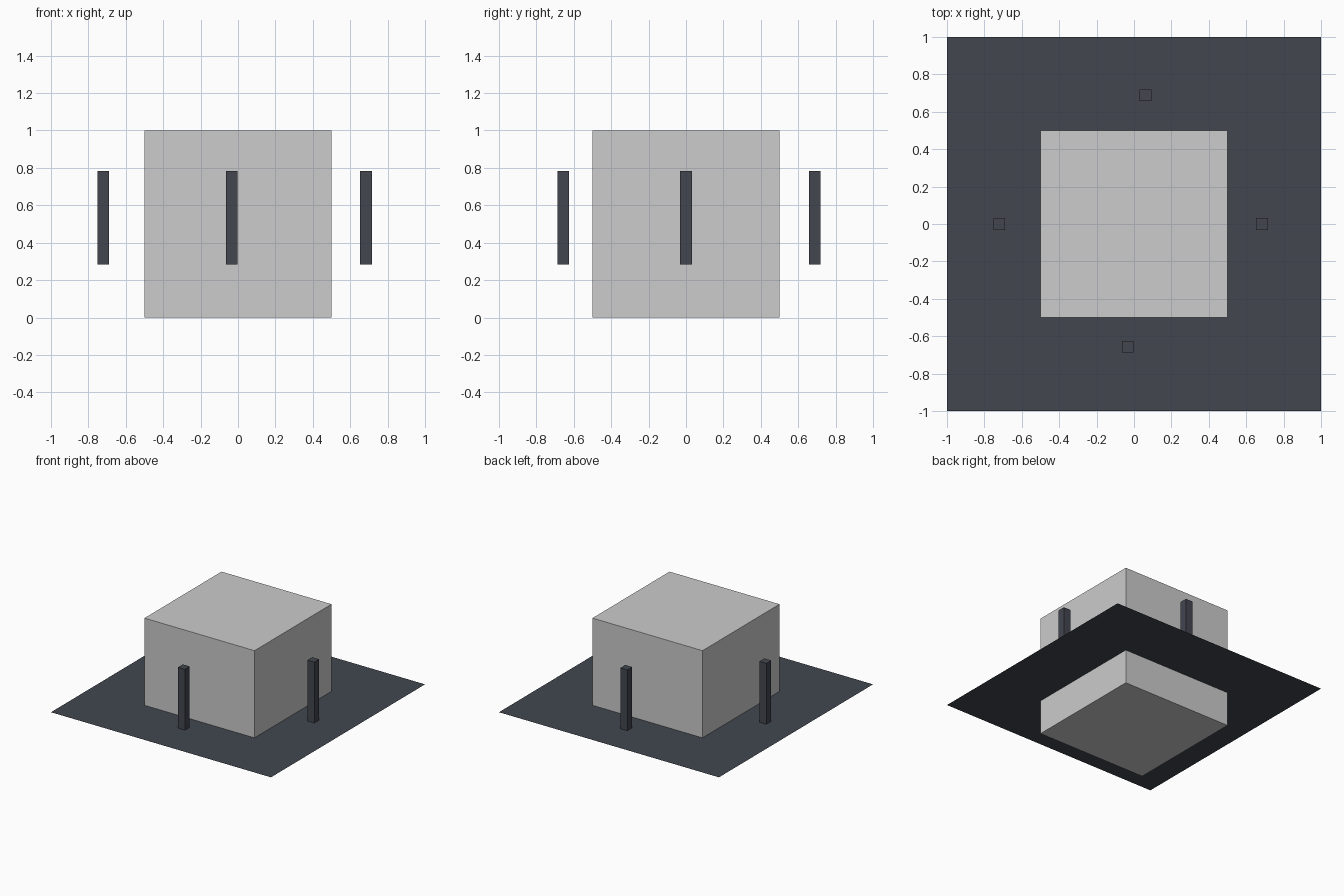
import bpy

if "Cube" in bpy.data.objects:
    bpy.data.objects.remove(bpy.data.objects["Cube"])

PLATE_Z = 0.284   # height of the thin sheet
POST_W, POST_H = 0.063, 0.5


def material(name, rgb):
    m = bpy.data.materials.new(name)
    m.diffuse_color = (*rgb, 1.0)
    m.use_nodes = True
    m.node_tree.nodes["Principled BSDF"].inputs["Base Color"].default_value = m.diffuse_color
    return m


light_grey = material("light grey", (0.604, 0.604, 0.604))
slate = material("dark slate", (0.054, 0.061, 0.078))


def box(name, centre, size, mat):
    bpy.ops.mesh.primitive_cube_add(size=1, location=centre)
    ob = bpy.context.object
    ob.name = name
    ob.scale = size
    bpy.ops.object.transform_apply(location=False, rotation=False, scale=True)
    ob.data.materials.append(mat)
    return ob


# Central block, reaching below the sheet
box("central_block", (0, 0, 0.5), (1, 1, 1), light_grey)

# Thin square sheet around the block
bpy.ops.mesh.primitive_plane_add(size=2, location=(0, 0, PLATE_Z))
sheet = bpy.context.object
sheet.name = "ground_sheet"
sheet.data.materials.append(slate)

# One post in front of each side, slightly off centre
posts = {"front": (-0.033, -0.656), "back": (0.061, 0.688),
         "left": (-0.721, 0.0), "right": (0.684, 0.0)}
for side, (x, y) in posts.items():
    box(side + "_post", (x, y, PLATE_Z + POST_H / 2),
        (POST_W, POST_W, POST_H), slate)
